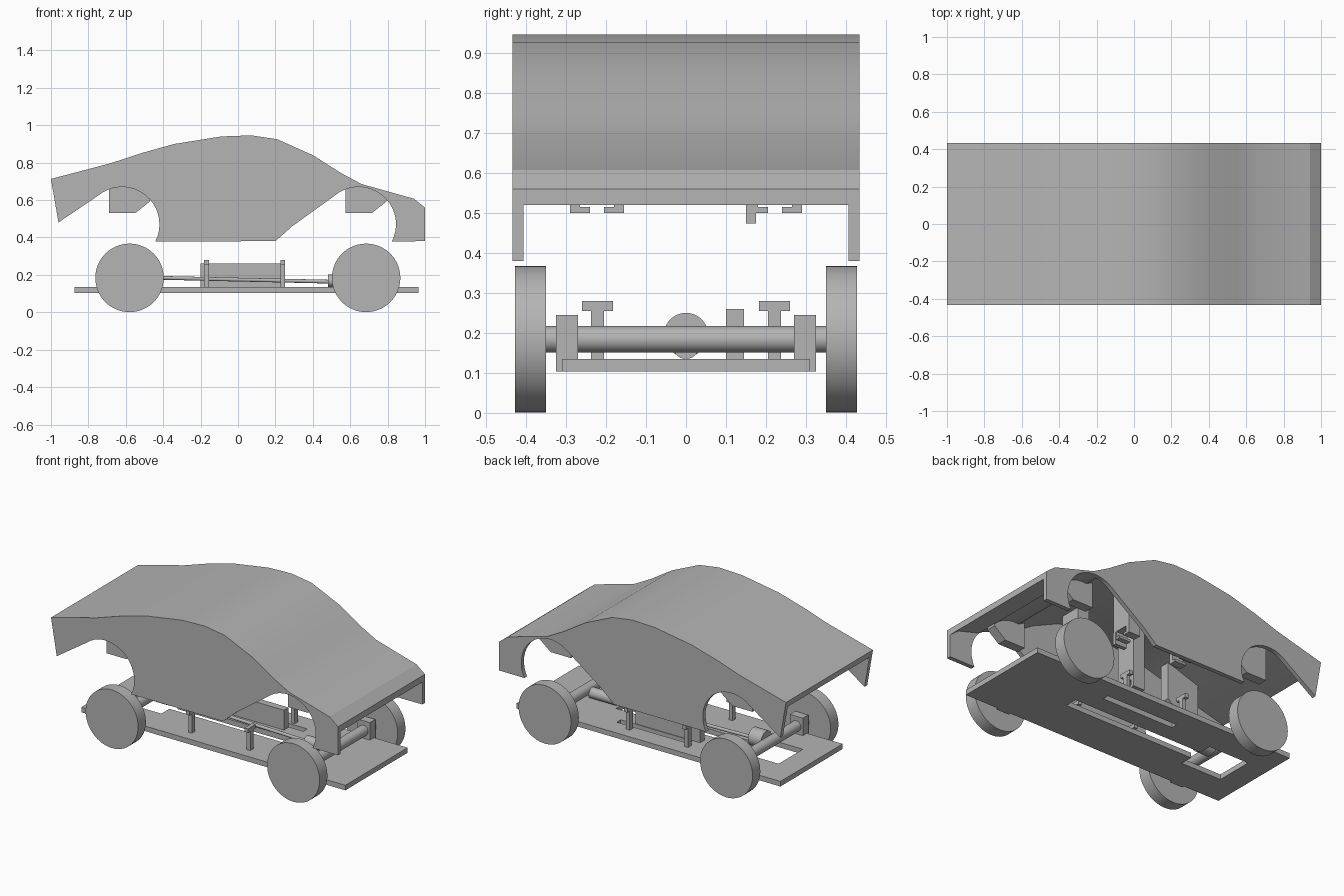
import bpy, math
from mathutils import Vector

cube = bpy.data.objects.get("Cube")
if cube:
    bpy.data.objects.remove(cube, do_unlink=True)

grey = bpy.data.materials.new("plain_grey")
grey.use_nodes = True
GREY = (0.46, 0.46, 0.46, 1)
grey.diffuse_color = GREY
grey.node_tree.nodes["Principled BSDF"].inputs["Base Color"].default_value = GREY


def prism(name, outline, y0, y1):
    """Extrude an x-z outline along y."""
    n = len(outline)
    verts = [(x, y, z) for y in (y0, y1) for x, z in outline]
    faces = [list(range(n)), list(range(2 * n - 1, n - 1, -1))]
    faces += [[i, i + n, (i + 1) % n + n, (i + 1) % n] for i in range(n)]
    mesh = bpy.data.meshes.new(name)
    mesh.from_pydata(verts, [], faces)
    obj = bpy.data.objects.new(name, mesh)
    bpy.context.collection.objects.link(obj)
    bpy.context.view_layer.objects.active = obj
    for o in bpy.context.selected_objects:
        o.select_set(False)
    obj.select_set(True)
    bpy.ops.object.mode_set(mode='EDIT')
    bpy.ops.mesh.select_all(action='SELECT')
    bpy.ops.mesh.normals_make_consistent(inside=False)
    bpy.ops.object.mode_set(mode='OBJECT')
    mesh.materials.append(grey)
    return obj


def box(name, x0, x1, y0, y1, z0, z1):
    return prism(name, [(x0, z0), (x1, z0), (x1, z1), (x0, z1)], y0, y1)


def rod(name, start, end, radius, sides=48):
    a, b = Vector(start), Vector(end)
    bpy.ops.mesh.primitive_cylinder_add(vertices=sides, radius=radius,
                                        depth=(b - a).length, location=(a + b) / 2)
    obj = bpy.context.object
    obj.name = name
    obj.rotation_euler = (b - a).to_track_quat('Z', 'Y').to_euler()
    obj.data.materials.append(grey)
    bpy.ops.object.shade_smooth_by_angle(angle=math.radians(30))
    return obj


def cut(obj, cutter):
    mod = obj.modifiers.new("cut", 'BOOLEAN')
    mod.operation, mod.solver, mod.object = 'DIFFERENCE', 'EXACT', cutter
    bpy.context.view_layer.objects.active = obj
    bpy.ops.object.modifier_apply(modifier=mod.name)
    bpy.data.objects.remove(cutter, do_unlink=True)


def arc(cx, cz, r, a0, a1, steps=18):
    angles = [math.radians(a0 + (a1 - a0) * i / steps) for i in range(steps + 1)]
    return [(cx + r * math.cos(a), cz + r * math.sin(a)) for a in angles]


# Body shell: full side outline hollowed by an inner cavity
roof = [(-1, .713), (-.68, .797), (-.52, .85), (-.34, .9), (-.09, .94), (.07, .946),
        (.21, .925), (.4, .84), (.55, .745), (.66, .686), (.94, .607), (1, .56)]


def roof_z(x):
    for (xa, za), (xb, zb) in zip(roof, roof[1:]):
        if x <= xb:
            return za + (zb - za) * (x - xa) / (xb - xa)
    return roof[-1][1]


lower = arc(-.62, .47, .2, 130, -27) + [(.2, .38), (.29, .46)] + arc(.645, .47, .2, 130, -27)
body = prism("body_shell", roof + [(1, .38)] + lower[::-1] + [(-.96, .48)], -.433, .433)
under = [(x, z - .04) for x, z in roof]
cavity = prism("cavity", [(-1.1, .65)] + under + [(1.1, .5), (1.1, .1), (-1.1, .1)], -.406, .406)
cut(body, cavity)
bpy.ops.object.select_all(action='DESELECT')
body.select_set(True)
bpy.context.view_layer.objects.active = body
bpy.ops.object.shade_smooth_by_angle(angle=math.radians(20))

# Chassis plate with shaft slot, gear opening and side pocket
plate = box("chassis_plate", -.875, .965, -.31, .31, .103, .135)
cut(plate, box("shaft_slot", -.6, .46, -.04, .04, 0, .3))
cut(plate, box("gear_opening", -.73, -.45, -.12, .12, 0, .3))
cut(plate, box("side_pocket", -.15, .35, .15, .19, 0, .3))
box("motor_block", -.2, .25, .1, .145, .12, .26)

AXLE_Z, WHEEL_R = .184, .183
for end, ax in (("rear", -.58), ("front", .685)):
    rod(end + "_axle", (ax, -.36, AXLE_Z), (ax, .36, AXLE_Z), .033)
    for side, s in (("left", 1), ("right", -1)):
        tag = f"{end}_{side}_"
        rod(tag + "wheel", (ax, s * .35, AXLE_Z), (ax, s * .427, AXLE_Z), WHEEL_R, 64)
        box(tag + "axle_holder", ax - .045, ax + .045, s * .27, s * .325, .103, .245)
        # Clamp hanging from the roof above the axle
        x0, x1 = ax - .11, ax + .11
        prism(tag + "axle_clamp", [(x0, .53), (ax + .03, .53), (x1, .593),
                                   (x1, roof_z(x1) - .02), (x0, roof_z(x0) - .02)],
              s * .265, s * .325)

# T-shaped posts and the slotted brackets that receive them
for end, px in (("rear", -.168), ("front", .239)):
    for side, s in (("left", 1), ("right", -1)):
        tag = f"{end}_{side}_"
        box(tag + "post_stem", px - .0125, px + .0125, s * .205, s * .237, .12, .256)
        box(tag + "post_head", px - .0125, px + .0125, s * .183, s * .26, .255, .28)
        a, b = px - .04, px + .04
        prism(tag + "bracket_block", [(a, .55), (b, .55), (b, roof_z(b) - .02),
                                      (a, roof_z(a) - .02)], s * .155, s * .29)
        for part, ya, yb, lip in (("inner", .155, .18, .205), ("outer", .265, .29, .24)):
            box(tag + part + "_bracket_side", a, b, s * ya, s * yb, .5, .56)
            box(tag + part + "_bracket_lip", a, b, s * min(ya, lip), s * max(yb, lip), .5, .515)
box("locating_stop", .2, .28, .15, .175, .473, .55)

# Drive line running between the axles
rod("drive_shaft", (-.5, 0, .186), (.52, 0, .163), .01, 24)
rod("rear_gear_housing", (-.56, 0, .195), (-.47, 0, .195), .055)
rod("front_gear_hub", (.48, 0, .168), (.66, 0, .168), .033)
